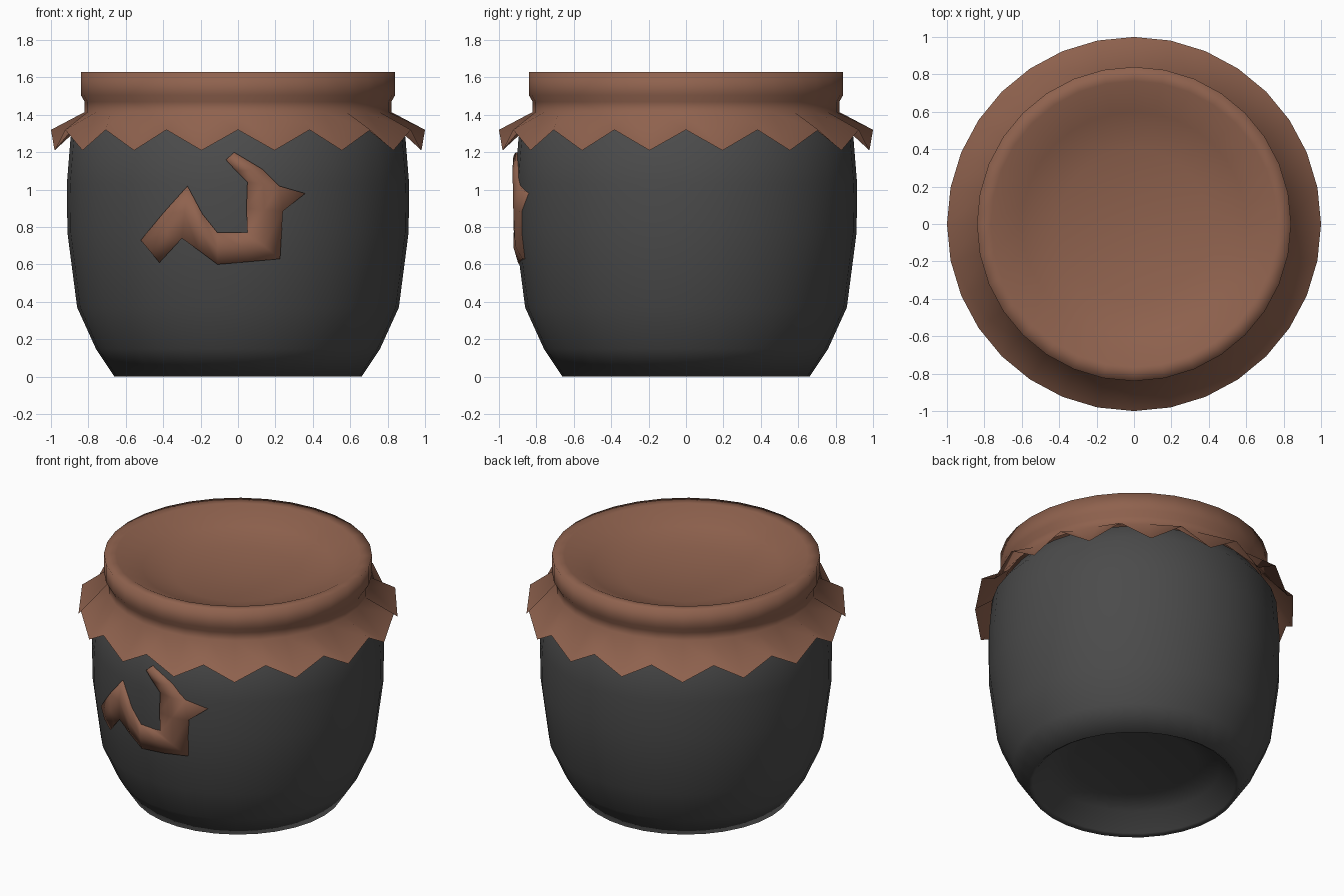
import bpy, math

if "Cube" in bpy.data.objects:
    bpy.data.objects.remove(bpy.data.objects["Cube"])

SEG = 32


def material(name, rgb):
    m = bpy.data.materials.new(name)
    m.diffuse_color = (*rgb, 1)
    m.use_nodes = True
    m.node_tree.nodes["Principled BSDF"].inputs["Base Color"].default_value = m.diffuse_color
    return m


brown = material("brown cloth", (0.275, 0.122, 0.076))
charcoal = material("charcoal clay", (0.07, 0.07, 0.07))


def make(name, verts, faces, mat):
    me = bpy.data.meshes.new(name)
    me.from_pydata(verts, [], faces)
    me.materials.append(mat)
    me.polygons.foreach_set("use_smooth", [True] * len(faces))
    me.update()
    ob = bpy.data.objects.new(name, me)
    bpy.context.collection.objects.link(ob)
    return ob


def lathe(name, profile, mat, bottom_z=None, top_z=None, zigzag=0):
    """Spin a bottom-to-top (radius, z) profile; zigzag drops odd points of the first ring."""
    verts, faces = [], []
    for j, (r, z) in enumerate(profile):
        for k in range(SEG):
            a = 2 * math.pi * k / SEG
            drop = zigzag if j == 0 and k % 2 else 0
            verts.append((r * math.cos(a), r * math.sin(a), z - drop))
    for j in range(len(profile) - 1):
        for k in range(SEG):
            n = (k + 1) % SEG
            # listed so that the quad splits from lower right to upper left
            faces.append((j * SEG + n, (j + 1) * SEG + n, (j + 1) * SEG + k, j * SEG + k))
    if bottom_z is not None:
        verts.append((0, 0, bottom_z))
        faces += [((k + 1) % SEG, k, len(verts) - 1) for k in range(SEG)]
    if top_z is not None:
        base = (len(profile) - 1) * SEG
        verts.append((0, 0, top_z))
        faces += [(base + k, base + (k + 1) % SEG, len(verts) - 1) for k in range(SEG)]
    return make(name, verts, faces, mat)


# Clay pot with a hollowed foot
WALL = [(0.66, 0), (0.76, 0.15), (0.86, 0.37), (0.912, 0.77), (0.915, 1.03),
        (0.895, 1.28), (0.80, 1.41)]
FOOT = [(0.40, 0.16), (0.54, 0.12), (0.635, 0.015)]
lathe("pot_body", FOOT + WALL, charcoal, bottom_z=0.17)

# Cloth cover: zigzag skirt, tied neck, rim and sagging top
COVER = [(1.0, 1.32), (0.82, 1.415), (0.82, 1.47), (0.84, 1.505), (0.84, 1.63),
         (0.765, 1.628), (0.60, 1.545), (0.40, 1.49)]
lathe("cloth_cover", COVER, brown, top_z=1.47, zigzag=0.11)


# Curled emblem wrapped on the front of the pot
def pot_radius(z):
    for (r0, z0), (r1, z1) in zip(WALL, WALL[1:]):
        if z <= z1:
            return r0 + (r1 - r0) * (z - z0) / (z1 - z0)
    return WALL[-1][0]


def wrap(p, lift):
    x, z = p
    return (x, -math.sqrt((pot_radius(z) + lift) ** 2 - x * x), z)


LEFT = [(-.52, .73), (-.40, .875), (-.27, 1.02), (-.19, .87), (-.11, .77), (-.02, .77),
        (.05, .77), (.045, .90), (.05, 1.04), (-.01, 1.10), (-.065, 1.16)]
RIGHT = [(-.42, .61), (-.36, .675), (-.30, .74), (-.21, .675), (-.11, .60), (.06, .615),
         (.225, .63), (.24, .885), (.22, 1.02), (.13, 1.11), (-.02, 1.20)]
SPIKE = (.36, .98)
n = len(LEFT)
mid = [((a[0] + b[0]) / 2, (a[1] + b[1]) / 2) for a, b in zip(LEFT, RIGHT)]
verts = ([wrap(p, 0.010) for p in LEFT] + [wrap(p, 0.021) for p in mid]
         + [wrap(p, 0.010) for p in RIGHT] + [wrap(SPIKE, 0.010)])
faces = []
for i in range(n - 1):
    for row in (0, n):
        faces.append((row + i, row + n + i, row + n + i + 1, row + i + 1))
spike = 3 * n
faces.append((2 * n + 7, spike, 2 * n + 8))
loop = ([2 * n + i for i in range(8)] + [spike] + [2 * n + i for i in range(8, n)]
        + [2 * n - 1] + list(reversed(range(n))) + [n])
# Border walls sinking into the pot
outline = LEFT + mid + RIGHT + [SPIKE]
start = len(verts)
verts += [wrap(outline[i], -0.012) for i in loop]
for k, i in enumerate(loop):
    m = (k + 1) % len(loop)
    faces.append((loop[m], i, start + k, start + m))
make("front_emblem", verts, faces, brown)
